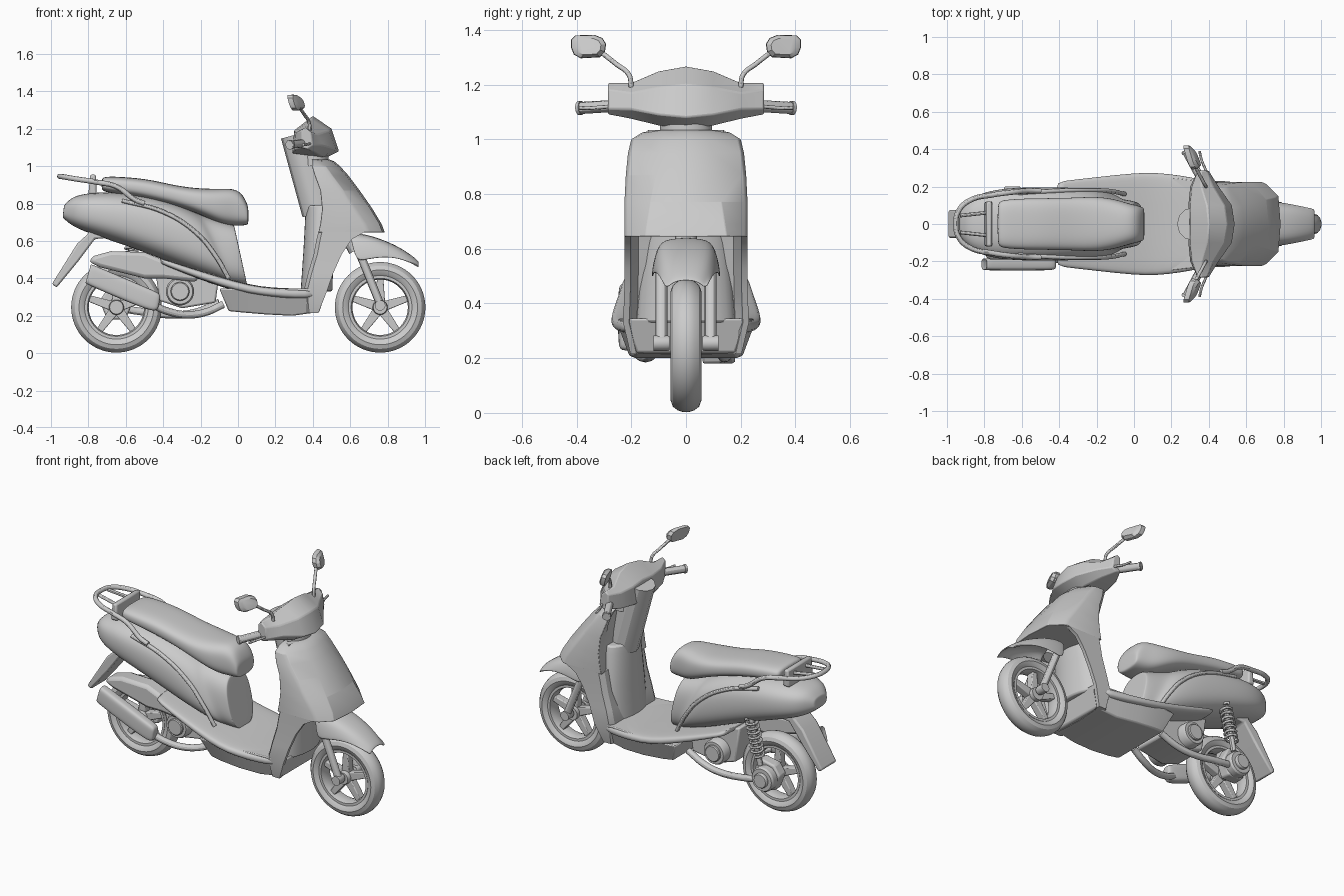
import bpy, bmesh
from math import sin, cos, pi, copysign


def loft(name, rings, closed=True, cap=True, loop=False, sub=0, bevel=0.0, thick=0.0):
    bm = bmesh.new()
    vs = [[bm.verts.new(p) for p in r] for r in rings]
    n, m = len(vs), len(vs[0])
    for i in range(n if loop else n - 1):
        a, b = vs[i], vs[(i + 1) % n]
        for j in range(m if closed else m - 1):
            k = (j + 1) % m
            bm.faces.new((a[j], a[k], b[k], b[j]))
    if cap and closed and not loop:
        bm.faces.new(vs[0])
        bm.faces.new(vs[-1])
    bmesh.ops.remove_doubles(bm, verts=bm.verts, dist=1e-5)
    bmesh.ops.recalc_face_normals(bm, faces=bm.faces)
    me = bpy.data.meshes.new(name)
    bm.to_mesh(me)
    bm.free()
    ob = bpy.data.objects.new(name, me)
    bpy.context.collection.objects.link(ob)
    if thick:
        ob.modifiers.new("Solidify", 'SOLIDIFY').thickness = thick
    if bevel:
        md = ob.modifiers.new("Bevel", 'BEVEL')
        md.width, md.segments = bevel, 2
    if sub:
        md = ob.modifiers.new("Subsurf", 'SUBSURF')
        md.levels = md.render_levels = sub
    return ob


def prism(name, pts, y0, y1, bevel=0.01):
    return loft(name, [[(x, y, z) for x, z in pts] for y in (y0, y1)], bevel=bevel)


def lathe(name, prof, cx, cz, n=48):
    return loft(name, [[(cx + r * cos(2 * pi * i / n), y, cz + r * sin(2 * pi * i / n)) for r, y in prof]
                       for i in range(n)], loop=True)


def disc(name, cx, cz, r, y0, y1):
    return lathe(name, [(0, y0), (r * .9, y0), (r, y0 + (y1 - y0) * .15), (r, y1), (0, y1)], cx, cz)


def section(xt, zt, xb, zb, w, cy=0.0, n=3.0, k=16):
    # superellipse cross-section running from a bottom to a top point
    out = []
    for i in range(k):
        a = 2 * pi * (i + .5) / k
        c, s = (copysign(abs(f) ** (2 / n), f) for f in (cos(a), sin(a)))
        t = (s + 1) / 2
        out.append((xb + (xt - xb) * t, cy + w * c, zb + (zt - zb) * t))
    return out


def ellipse(x, z, rx, ry):
    return [(x + rx * cos(i * pi / 16), ry * sin(i * pi / 16), z) for i in range(32)]


def mirror_ring(half):
    return half + [(x, -y, z) for x, y, z in reversed(half) if y > 1e-6]


def tube(name, pts, r, kind='BEZIER'):
    cu = bpy.data.curves.new(name, 'CURVE')
    cu.dimensions, cu.bevel_depth, cu.bevel_resolution = '3D', r, 4
    cu.use_fill_caps, cu.resolution_u = True, 8
    sp = cu.splines.new(kind)
    tgt = sp.bezier_points if kind == 'BEZIER' else sp.points
    tgt.add(len(pts) - 1)
    for q, p in zip(tgt, pts):
        if kind == 'BEZIER':
            q.co = p
            q.handle_left_type = q.handle_right_type = 'AUTO'
        else:
            q.co = (*p, 1)
    ob = bpy.data.objects.new(name, cu)
    bpy.context.collection.objects.link(ob)
    bpy.ops.object.select_all(action='DESELECT')
    ob.select_set(True)
    bpy.context.view_layer.objects.active = ob
    bpy.ops.object.convert(target='MESH')


# wheels
for nm, cx in (("front", .76), ("rear", -.65)):
    cz = .245
    half = [(.165, .036), (.178, .048), (.2, .056), (.222, .048), (.236, .03), (.242, .01)]
    lathe(nm + "_tyre", half + [(r, -y) for r, y in reversed(half)], cx, cz, 64)
    rim = [(.148, .02), (.155, .042), (.17, .042)]
    lathe(nm + "_rim", rim + [(r, -y) for r, y in reversed(rim)], cx, cz, 64)
    disc(nm + "_hub", cx, cz, .04, -.05, .05)
    for i in range(5):
        a = 2 * pi * i / 5 + pi / 2
        pts = [(cx + r * cos(a) - s * sin(a), cz + r * sin(a) + s * cos(a))
               for r, s in ((.03, .026), (.155, .017), (.155, -.017), (.03, -.026))]
        prism(nm + "_spoke", pts, -.024, .024, .005)

# fork and front fender
for s in (1, -1):
    tube("fork_leg", [(.64, s * .09, .56), (.757, s * .09, .27)], .022, 'POLY')
    disc("axle_clamp", .76, .255, .028, s * .06, s * .118)
loft("front_fender", [[(xb, -w, zb), (x, -w * .85, zt - .035), (x, -w * .55, zt - .004), (x, w * .55, zt - .004),
                       (x, w * .85, zt - .035), (xb, w, zb)] for x, zt, xb, zb, w in
                      ((.6, .645, .63, .5, .125), (.66, .645, .66, .49, .13), (.75, .622, .74, .51, .127),
                       (.86, .575, .84, .515, .11), (.94, .52, .93, .485, .09), (.97, .492, .965, .475, .08))],
     closed=False, sub=2, thick=.01)
tube("steering_stem", [(.44, 0, .9), (.63, 0, .55)], .04, 'POLY')

# front apron with creased centre panel
loft("front_apron", [mirror_ring([(xf, 0, z), (xf - .012, yc, z), (xs, w * .95, z), (xs - .025, w, z),
                                  (xr, w, z), (xr, w - .03, z), (.45, .14, z), (.45, 0, z)])
                     for z, xf, xs, w, yc, xr in
                     ((1.035, .49, .43, .11, .06, .395), (1.025, .515, .44, .16, .08, .395),
                      (1.0, .545, .47, .2, .085, .395), (.95, .59, .505, .212, .095, .41),
                      (.87, .65, .565, .22, .11, .44), (.77, .72, .635, .225, .13, .45),
                      (.69, .768, .69, .225, .142, .44), (.645, .785, .71, .224, .15, .43))], bevel=.005)
# leg shield wrapping around the wheel well
loft("leg_shield", [mirror_ring([(xr, 0, z), (xr, w - .03, z), (xr + .02, w, z), (xf, w, z),
                                 (xf, w - .022, z), (xr + .06, w - .05, z), (xr + .05, 0, z)])
                    for z, xr, xf, w in ((.65, .43, .68, .224), (.61, .42, .61, .224), (.53, .405, .555, .224),
                                         (.43, .375, .51, .226), (.33, .35, .475, .23), (.215, .36, .43, .203))])
# raised inner knee panel and column cover
loft("knee_panel", [ellipse(*p) for p in ((.42, .33, .085, .18), (.43, .55, .08, .165),
                                          (.445, .74, .085, .15), (.45, .79, .085, .14))], bevel=.01)
tube("column_cover", [(.315, 0, 1.17), (.43, 0, .75)], .088, 'POLY')
tube("bag_hook", [(.37, 0, .91), (.335, 0, .90), (.325, 0, .875), (.34, 0, .86)], .008)

# handlebar cowl
cowl = ((.285, .34, .36, .39, .40, .37, .34, 1.19, 1.208, 1.18, 1.11, 1.09, 1.10),
        (.2, .31, .36, .425, .455, .41, .30, 1.18, 1.207, 1.17, 1.11, 1.075, 1.085),
        (.1, .30, .39, .485, .525, .45, .29, 1.18, 1.25, 1.19, 1.09, 1.05, 1.07),
        (0, .30, .40, .50, .54, .46, .29, 1.19, 1.268, 1.20, 1.08, 1.04, 1.065))
half = [[(r[1 + i], r[0], r[7 + i]) for i in range(6)] for r in cowl]
loft("handlebar_cowl", half + [[(x, -y, z) for x, y, z in r] for r in half[2::-1]], bevel=.006)
loft("steering_neck", [ellipse(.41, z, .075, .095) for z in (1.0, 1.08)])

# grips, levers and mirrors
for s in (1, -1):
    tube("handlebar", [(.37, s * .22, 1.13), (.30, s * .355, 1.12)], .017, 'POLY')
    tube("grip", [(.345, s * .265, 1.122), (.275, s * .395, 1.114)], .022, 'POLY')
    tube("grip_end", [(.282, s * .382, 1.115), (.276, s * .393, 1.114)], .026, 'POLY')
    tube("brake_lever", [(.39, s * .22, 1.125), (.385, s * .28, 1.12), (.362, s * .34, 1.115),
                         (.35, s * .39, 1.115)], .007)
    tube("mirror_stem", [(.385, s * .2, 1.19), (.38, s * .208, 1.235), (.355, s * .255, 1.275),
                         (.325, s * .31, 1.318)], .009)
    shape = ((.292, 1.348), (.296, 1.32), (.315, 1.3), (.385, 1.296), (.41, 1.31), (.42, 1.335),
             (.42, 1.365), (.405, 1.38), (.335, 1.382), (.305, 1.37))
    loft("mirror", [[(.31 - (y - .35) * .3 - (z - 1.34) * .25 + d, s * (.355 + (y - .355) * k),
                      1.34 + (z - 1.34) * k) for y, z in shape]
                    for d, k in ((-.018, .97), (-.012, 1), (.01, .97), (.026, .7))])

# floor and belly
loft("footboard", [section(x, zt, x, zb, w, n=5) for x, zt, zb, w in
                   ((-.42, .512, .48, .222), (-.4, .505, .47, .23), (-.2, .44, .39, .253), (0, .382, .325, .275),
                    (.12, .355, .305, .278), (.25, .347, .29, .262), (.36, .345, .285, .24), (.45, .345, .3, .228))],
     sub=1)
loft("belly_pan", [[(x0, -w, .345), (x0, w, .345), (x1, .2 * w / .25, zb), (x1, -.2 * w / .25, zb)]
                   for x0, x1, zb, w in ((-.1, -.05, .225, .245), (0, .02, .218, .258), (.15, .15, .207, .258),
                                         (.3, .29, .2, .24), (.475, .435, .22, .225))], bevel=.008)

# rear bodywork
loft("rear_body", [section(*p, n=2.7) for p in
                   ((-.93, .79, -.938, .725, .06), (-.928, .792, -.935, .722, .065), (-.9, .825, -.9, .69, .11),
                    (-.85, .85, -.85, .66, .155),
                    (-.74, .864, -.74, .62, .19), (-.6, .86, -.56, .56, .2), (-.45, .84, -.38, .49, .2),
                    (-.32, .80, -.2, .42, .195), (-.22, .75, -.05, .375, .175), (-.2, .742, -.02, .365, .14),
                    (-.1, .71, .03, .36, .13), (-.03, .69, .045, .36, .12), (-.022, .685, .05, .36, .115),
                    (-.02, .68, .05, .36, .11))], sub=2)
for s in (1, -1):
    tube("side_panel_trim", [(-.62, s * .165, .815), (-.4, s * .178, .755), (-.22, s * .18, .64),
                             (-.12, s * .175, .52), (-.05, s * .16, .4)], .012)
loft("seat", [section(x, zt, x, zb, w, n=3) for x, zt, zb, w in
              ((-.73, .93, .875, .11), (-.715, .947, .86, .13), (-.6, .942, .845, .138), (-.47, .93, .82, .14),
               (-.33, .895, .785, .142), (-.2, .88, .74, .15), (-.1, .88, .69, .135), (-.03, .882, .68, .112),
               (.02, .86, .68, .1), (.05, .8, .685, .09), (.056, .77, .695, .08))], sub=2)
prism("rear_mudguard", [(-.79, .69), (-.80, .64), (-.86, .585), (-.995, .37), (-.97, .35), (-.855, .49),
                        (-.765, .61), (-.66, .62), (-.66, .69)], -.075, .075)

# rear rack
side = [(-.5, .178, .80), (-.55, .178, .82), (-.65, .17, .89), (-.76, .155, .915), (-.87, .13, .932), (-.935, .075, .943)]
tube("rear_rack", side + [(-.953, 0, .945)] + [(x, -y, z) for x, y, z in reversed(side)], .014)
for s in (1, -1):
    tube("rack_strut", [(-.93, s * .045, .94), (-.79, s * .06, .92)], .01, 'POLY')
prism("rack_plate", [(-.80, .85), (-.79, .955), (-.76, .955), (-.755, .85)], -.12, .12)

# engine, covers and rear suspension
prism("engine", [(-.45, .5), (-.1, .42), (-.12, .27), (-.3, .24), (-.42, .28)], -.11, .11)
for s in (1, -1):
    disc("engine_cover", -.31, .33, .075, s * .17, s * .08)
    disc("engine_cover_cap", -.31, .33, .05, s * .185, s * .15)
prism("air_box", [(-.8, .49), (-.77, .52), (-.68, .545), (-.5, .54), (-.38, .49), (-.2, .44), (-.22, .38),
                  (-.4, .4), (-.5, .4), (-.74, .46)], -.19, -.08, .02)
prism("gear_case", [(-.74, .28), (-.7, .34), (-.6, .36), (-.56, .28), (-.6, .18), (-.7, .18)], .06, .13)
disc("rear_drum", -.65, .255, .075, .18, .1)
disc("rear_drum_cap", -.65, .255, .045, .2, .15)
tube("shock_rod", [(-.55, .15, .64), (-.62, .15, .33)], .016, 'POLY')
tube("shock_spring", [(-.557 - .05 * t / 80 + .034 * sin(t * pi / 5), .15 + .034 * cos(t * pi / 5),
                       .61 - .22 * t / 80) for t in range(81)], .008, 'POLY')

# exhaust
loft("muffler", [section(*p, cy=-.215, n=4) for p in
                 ((-.785, .46, -.805, .39, .02), (-.79, .478, -.82, .375, .03), (-.775, .473, -.805, .365, .034),
                  (-.45, .335, -.49, .23, .034), (-.42, .32, -.44, .225, .03), (-.415, .30, -.425, .24, .02))], sub=2)
tube("exhaust_pipe", [(-.46, -.2, .26), (-.38, -.18, .225), (-.27, -.15, .205), (-.17, -.12, .22), (-.08, -.1, .26)], .02)
tube("drive_side_pipe", [(-.63, .14, .24), (-.5, .15, .22), (-.33, .14, .205), (-.22, .13, .22), (-.1, .12, .27)], .02)

# shading
for ob in list(bpy.context.scene.objects):
    bpy.ops.object.select_all(action='DESELECT')
    ob.select_set(True)
    bpy.context.view_layer.objects.active = ob
    if any(m.type == 'SUBSURF' for m in ob.modifiers):
        bpy.ops.object.shade_smooth()
    else:
        bpy.ops.object.shade_smooth_by_angle()
